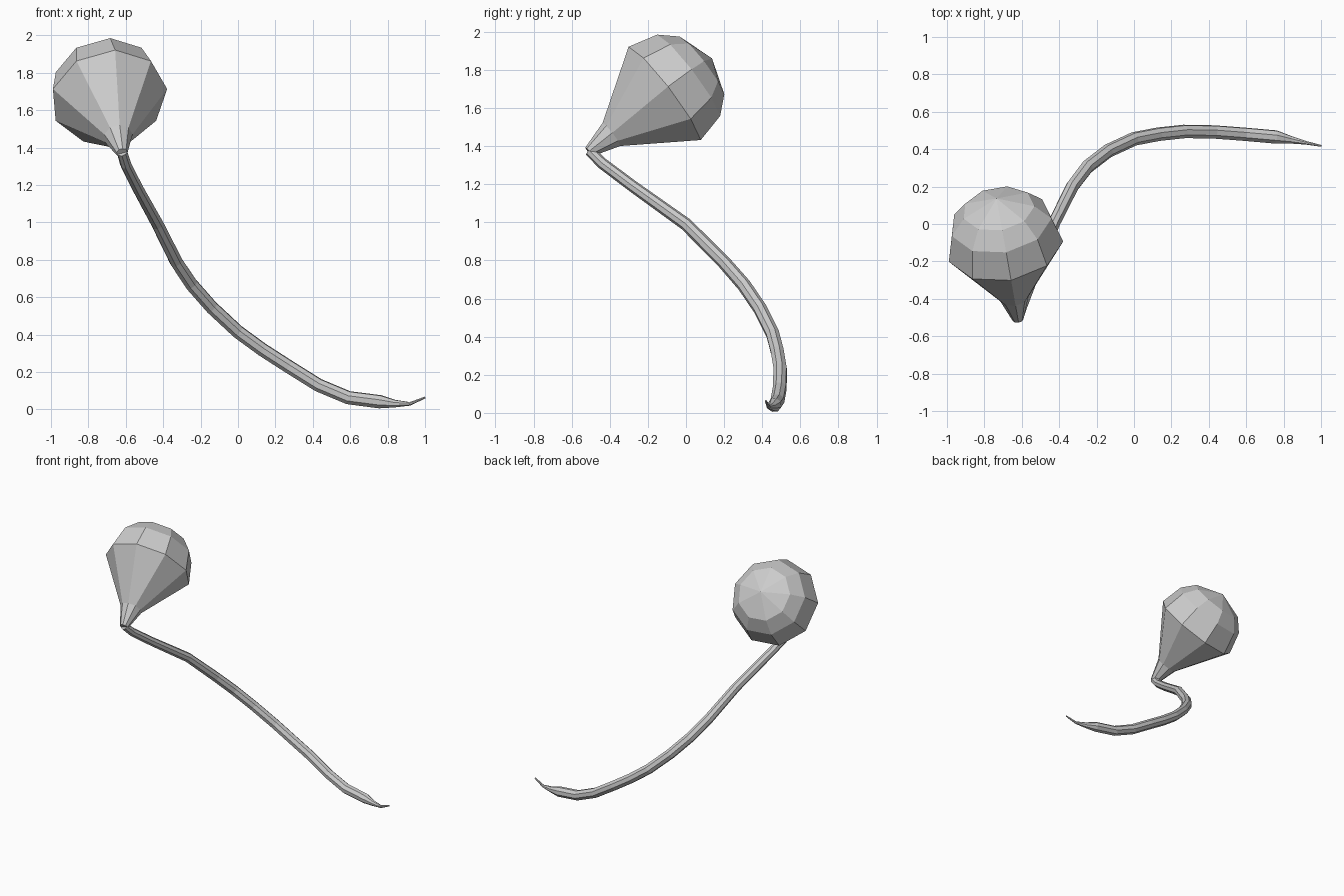
import bpy, bmesh
from math import cos, sin, tau
from mathutils import Vector

if "Cube" in bpy.data.objects:
    bpy.data.objects.remove(bpy.data.objects["Cube"])


def loft(name, stations, sides, ref):
    """Skin round rings along (x, y, z, radius) stations; ref sets where vertex 0 points."""
    bm = bmesh.new()
    pts = [Vector(s[:3]) for s in stations]
    n = len(pts)
    rings, u = [], Vector(ref)
    for i, p in enumerate(pts):
        a = (p - pts[i - 1]).normalized() if i else Vector()
        b = (pts[i + 1] - p).normalized() if i < n - 1 else Vector()
        t = (a + b).normalized()
        u = (u - t * u.dot(t)).normalized()
        v = t.cross(u)
        r = stations[i][3]
        if r == 0:
            rings.append([bm.verts.new(p)])
        else:
            rings.append([bm.verts.new(p + r * (u * cos(tau * k / sides) + v * sin(tau * k / sides)))
                          for k in range(sides)])
    for lo, hi in zip(rings, rings[1:]):
        for k in range(sides):
            j = (k + 1) % sides
            if len(hi) == 1:
                bm.faces.new((lo[k], lo[j], hi[0]))
            else:
                bm.faces.new((lo[k], lo[j], hi[j], hi[k]))
    for ring in (rings[0], rings[-1]):
        if len(ring) > 2:
            bm.faces.new(ring)
    bmesh.ops.recalc_face_normals(bm, faces=bm.faces)
    me = bpy.data.meshes.new(name)
    bm.to_mesh(me)
    bm.free()
    ob = bpy.data.objects.new(name, me)
    bpy.context.collection.objects.link(ob)
    return ob


# Bulb: nine-sided teardrop tilted back from its narrow neck
neck = Vector((-0.62, -0.51, 1.37))
axis = Vector((-0.14, 0.79, 0.60)).normalized()
profile = [(0.0, 0.03), (0.15, 0.078), (0.50, 0.315), (0.66, 0.275), (0.75, 0.195), (0.82, 0)]
loft("bulb", [(*(neck + axis * d), r) for d, r in profile], 9, (0, 0, 1))

# Tail: long curved tube narrowing to an upturned tip
loft("tail", [
    (-0.62, -0.505, 1.375, 0.028),
    (-0.60, -0.44, 1.31, 0.030),
    (-0.54, -0.28, 1.19, 0.031),
    (-0.43, 0.00, 0.99, 0.034),
    (-0.33, 0.20, 0.79, 0.036),
    (-0.25, 0.305, 0.67, 0.037),
    (-0.14, 0.39, 0.545, 0.037),
    (0.00, 0.455, 0.415, 0.037),
    (0.13, 0.48, 0.32, 0.037),
    (0.27, 0.495, 0.23, 0.037),
    (0.43, 0.492, 0.13, 0.037),
    (0.59, 0.48, 0.063, 0.037),
    (0.76, 0.465, 0.041, 0.037),
    (0.84, 0.45, 0.031, 0.021),
    (0.92, 0.434, 0.030, 0.010),
    (1.00, 0.418, 0.064, 0.005),
], 8, (1, 0, 0))
